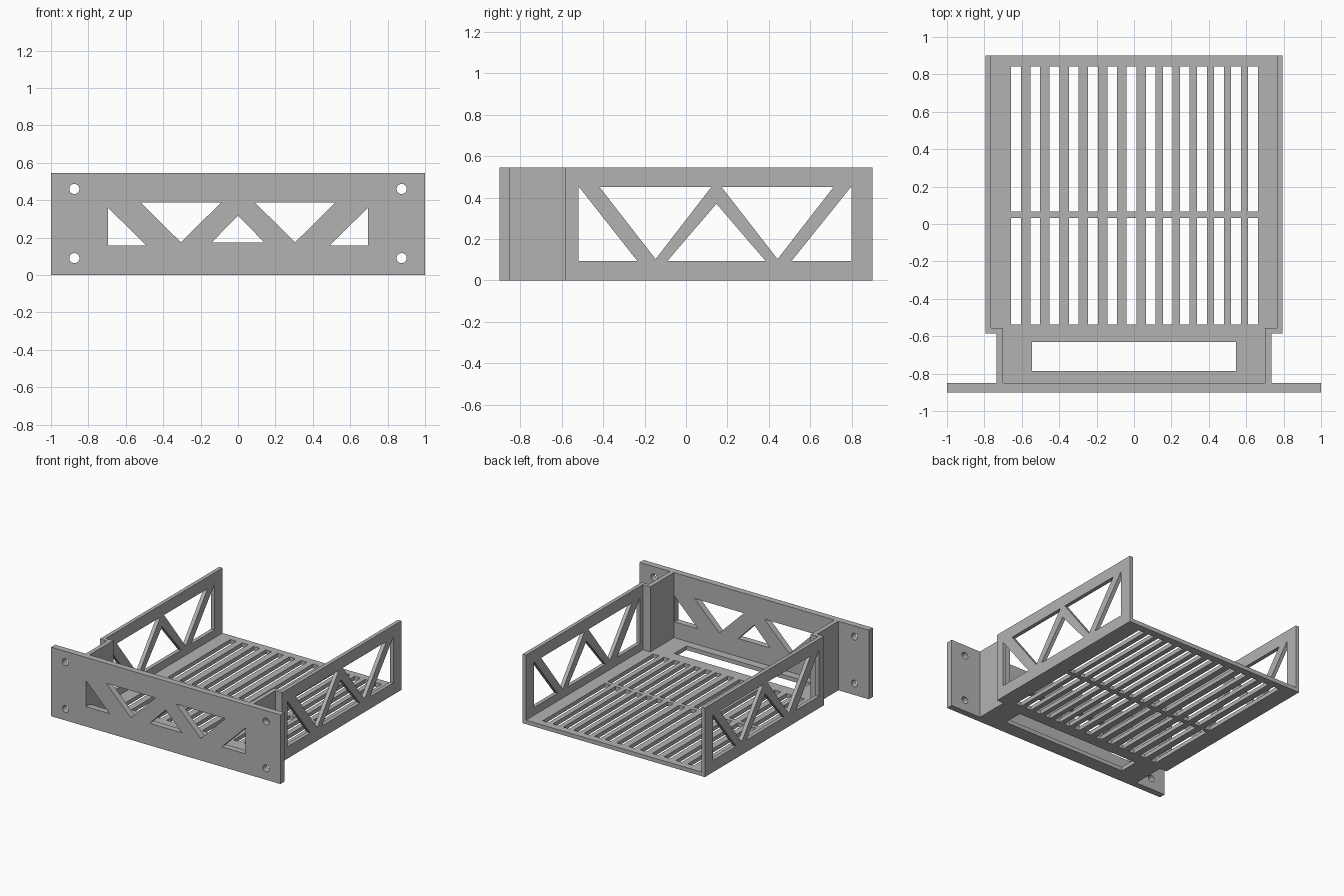
import bpy
from math import sin, cos, tau
from mathutils import Matrix

cube = bpy.data.objects.get("Cube")
if cube:
    bpy.data.objects.remove(cube)

grey = bpy.data.materials.new("plain grey")
grey.use_nodes = True
colour = (0.45, 0.45, 0.45, 1)
grey.diffuse_color = colour
grey.node_tree.nodes["Principled BSDF"].inputs["Base Color"].default_value = colour

HEIGHT, FLOOR = 0.545, 0.032
# Axis mappings from a flat drawing to plan, front and side planes
PLAN = Matrix.Identity(4)
FRONT = Matrix(((1, 0, 0, 0), (0, 0, -1, 0), (0, 1, 0, 0), (0, 0, 0, 1)))
SIDE = Matrix(((0, 0, 1, 0), (1, 0, 0, 0), (0, 1, 0, 0), (0, 0, 0, 1)))


def plate(name, loops, thickness, plane, centre):
    """Extrude an outline with holes and lay it in the given plane."""
    curve = bpy.data.curves.new(name + "_profile", "CURVE")
    curve.dimensions = "2D"
    curve.fill_mode = "BOTH"
    curve.extrude = thickness / 2
    for loop in loops:
        spline = curve.splines.new("POLY")
        spline.points.add(len(loop) - 1)
        for point, (u, v) in zip(spline.points, loop):
            point.co = (u, v, 0, 1)
        spline.use_cyclic_u = True
        spline.use_smooth = False
    helper = bpy.data.objects.new(name + "_helper", curve)
    mesh = bpy.data.meshes.new_from_object(helper)
    bpy.data.objects.remove(helper)
    bpy.data.curves.remove(curve)
    mesh.name = name
    mesh.transform(Matrix.Translation(centre) @ plane)
    mesh.materials.clear()
    mesh.materials.append(grey)
    for face in mesh.polygons:
        face.material_index = 0
        face.use_smooth = False
    obj = bpy.data.objects.new(name, mesh)
    bpy.context.collection.objects.link(obj)
    return obj


def rect(u0, u1, v0, v1):
    return [(u0, v0), (u1, v0), (u1, v1), (u0, v1)]


def circle(u, v, r, n=32):
    return [(u + r * cos(tau * i / n), v + r * sin(tau * i / n)) for i in range(n)]


def flip(loop):
    return [(-u, v) for u, v in reversed(loop)]


# Front panel: triangular truss windows and four screw holes
corner = [(-0.695, 0.36), (-0.695, 0.157), (-0.49, 0.157)]
hanging = [(-0.52, 0.388), (-0.305, 0.174), (-0.09, 0.388)]
middle = [(0, 0.318), (-0.14, 0.174), (0.14, 0.174)]
screws = [circle(x, z, 0.027) for x in (-0.875, 0.875) for z in (0.09, 0.46)]
plate("front_panel",
      [rect(-1, 1, 0, HEIGHT), corner, flip(corner), hanging, flip(hanging), middle] + screws,
      0.05, FRONT, (0, -0.875, 0))

# Floor: stepped outline, front opening and two rows of vent slots
half = [(0.735, -0.85), (0.735, -0.585), (0.795, -0.585), (0.795, 0.9)]
starts = [-0.657 + 0.103 * i for i in range(7)] + [0.064 + 0.091 * i for i in range(7)]
slots = [rect(x, x + 0.052, y0, y1)
         for x in starts for y0, y1 in ((-0.537, 0.032), (0.066, 0.843))]
plate("vented_floor", [half + flip(half), rect(-0.545, 0.545, -0.785, -0.63)] + slots,
      FLOOR, PLAN, (0, 0, FLOOR / 2))

# Side walls with truss windows, and stepped neck walls joining the panel
windows = [
    [(-0.52, 0.456), (-0.52, 0.094), (-0.235, 0.094)],
    [(-0.418, 0.452), (-0.147, 0.103), (0.123, 0.452)],
    [(0.147, 0.37), (-0.09, 0.094), (0.384, 0.094)],
    [(0.171, 0.452), (0.442, 0.103), (0.713, 0.452)],
    [(0.8, 0.456), (0.51, 0.094), (0.8, 0.094)],
]
neck = [(0.70, -0.85), (0.735, -0.85), (0.735, -0.585),
        (0.765, -0.585), (0.765, -0.555), (0.70, -0.555)]
for side, sign in (("left", 1), ("right", -1)):
    plate(side + "_side_wall", [rect(-0.585, 0.9, FLOOR, HEIGHT)] + windows,
          0.03, SIDE, (sign * 0.78, 0, 0))
    plate(side + "_neck_wall", [neck if sign > 0 else flip(neck)],
          HEIGHT - FLOOR, PLAN, (0, 0, (HEIGHT + FLOOR) / 2))
